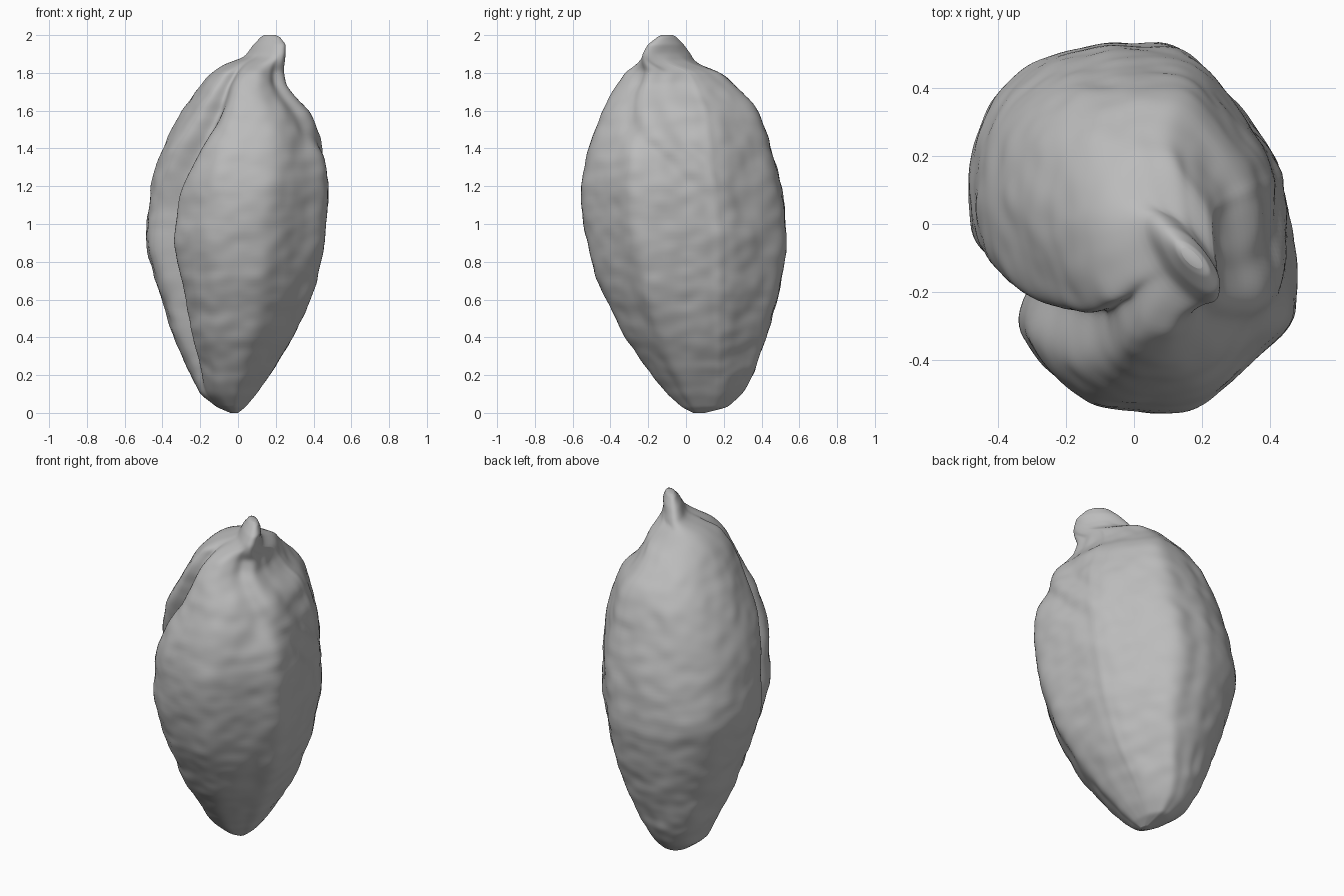
import bpy
import math
from math import sin, cos, radians, pi, exp
from mathutils import Vector, noise

old = bpy.data.objects.get("Cube")
if old:
    bpy.data.objects.remove(old)

# Extents of the pod by height: z, x min, x max, y min, y max
EXTENTS = [
    (0.0, -.04, 0, .04, .1),
    (.03, -.11, .04, -.02, .22),
    (.1, -.2, .1, -.1, .3),
    (.2, -.25, .17, -.18, .36),
    (.4, -.34, .3, -.32, .43),
    (.65, -.42, .41, -.45, .5),
    (.9, -.49, .465, -.53, .545),
    (1.2, -.46, .49, -.56, .51),
    (1.4, -.4, .465, -.52, .46),
    (1.6, -.29, .39, -.44, .39),
    (1.72, -.21, .27, -.38, .28),
    (1.8, -.14, .25, -.32, .19),
    (1.85, -.07, .25, -.27, .07),
    (1.88, .03, .25, -.24, .04),
    (1.95, .08, .25, -.2, -.01),
    (1.99, .12, .22, -.15, -.05),
    (2.0, .14, .2, -.13, -.07),
]
# Outline radius every 15 degrees, before the furrows are pressed in
OUTLINE = [.462, .455, .465, .47, .495, .545, .54, .555, .56, .555, .53, .505,
           .48, .47, .46, .47, .5, .535, .545, .56, .535, .52, .535, .495]


def hermite(a, b, c, d, t):
    return b + .5 * t * (c - a + t * (2 * a - 5 * b + 4 * c - d + t * (3 * (b - c) + d - a)))


def raw_extents(z):
    i = 0
    while i < len(EXTENTS) - 2 and EXTENTS[i + 1][0] < z:
        i += 1
    low, high = EXTENTS[i], EXTENTS[i + 1]
    t = (z - low[0]) / (high[0] - low[0])
    return [a + (b - a) * t for a, b in zip(low[1:], high[1:])]


def extents(z):
    # Averaged over a short span, so the profile has no kinks
    span = .06 * min(1, z / .4, (2 - z) / .6)
    samples = [raw_extents(z + span * k) for k in (-1, -.5, 0, .5, 1)]
    return [sum(column) / len(samples) for column in zip(*samples)]


def outline(angle):
    i, t = divmod(math.degrees(angle) / 15, 1)
    return hermite(*[OUTLINE[(int(i) + k) % 24] for k in (-1, 0, 1, 2)], t)


def ramp(z, start, end):
    t = min(1, max(0, (z - start) / (end - start)))
    return t * t * (3 - 2 * t)


def dent(angle, centre, before, after):
    d = (angle - centre + pi) % (2 * pi) - pi
    return exp(-(d / (after if d > 0 else before)) ** 2)


def radius(angle, z):
    r = outline(angle)
    fade = ramp(z, 0, .4)
    # Deep furrow between the lobes, turning inwards near the tip
    seam = radians(206 + 38 * ramp(z, 1.05, 1.8))
    r -= .14 * fade * dent(angle, seam, .2, .2)
    # Shallow furrow at the back and slanting folds on the left side
    r -= .01 * fade * dent(angle, radians(106), .1, .16)
    for start, depth in ((25, .03), (55, .02)):
        fold = radians(start - 72 * ramp(z, .95, 1.7))
        r -= depth * ramp(z, .9, 1.5) * dent(angle, fold, .16, .16)
    r += .007 * fade * dent(angle, radians(22), .06, .06)
    return r


def pod_point(angle, z):
    x0, x1, y0, y1 = extents(z)
    r = radius(angle, z)
    px, py = r * cos(angle) / .485, r * sin(angle) / .547
    # The tip becomes a flattened, slanting nub
    t = ramp(z, 1.8, 1.91)
    px += (cos(angle) - px) * t
    py += (sin(angle - .8) - py) * t
    p = Vector(((x0 + x1 + (x1 - x0) * px) / 2, (y0 + y1 + (y1 - y0) * py) / 2, z))
    # Wrinkled skin
    out = Vector((cos(angle), sin(angle), 0))
    wrinkle = noise.noise(p * 6) * .009 + noise.noise(Vector((p.x * 11, p.y * 11, p.z * 16))) * .007
    return p + out * wrinkle * ramp(z, 0, .3) * (1 - .6 * t)


# Pod skin lofted from rings, closer together at both ends
SIDES, RINGS = 160, 150
verts, faces = [], []
for j in range(RINGS):
    height = 1 - cos(pi * j / (RINGS - 1))
    verts += [pod_point(2 * pi * i / SIDES, height) for i in range(SIDES)]
for j in range(RINGS - 1):
    for i in range(SIDES):
        a, b = j * SIDES + i, j * SIDES + (i + 1) % SIDES
        faces.append((a, b, b + SIDES, a + SIDES))
faces.append(tuple(reversed(range(SIDES))))
faces.append(tuple(range((RINGS - 1) * SIDES, RINGS * SIDES)))

mesh = bpy.data.meshes.new("seed_pod")
mesh.from_pydata(verts, [], faces)
mesh.update()
pod = bpy.data.objects.new("seed_pod", mesh)
bpy.context.collection.objects.link(pod)

# Plain grey skin
grey = bpy.data.materials.new("plain_grey")
grey.use_nodes = True
grey.diffuse_color = (.5, .5, .5, 1)
shader = grey.node_tree.nodes["Principled BSDF"]
shader.inputs["Base Color"].default_value = (.5, .5, .5, 1)
shader.inputs["Roughness"].default_value = .7
mesh.materials.append(grey)

# Even out the rings and shade smoothly
relax = pod.modifiers.new("relax", "SMOOTH")
relax.factor = .5
relax.iterations = 3
for poly in mesh.polygons:
    poly.use_smooth = True
